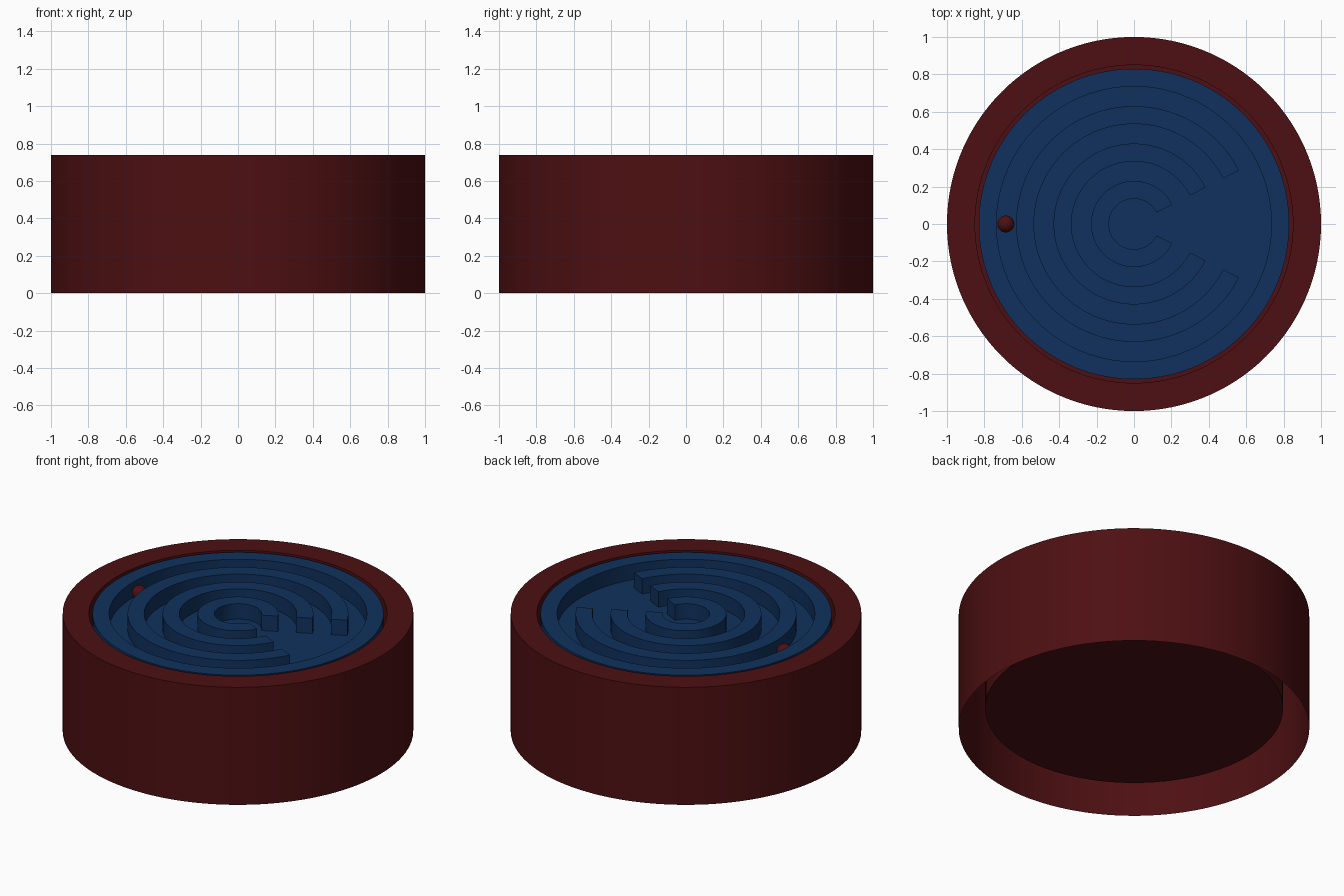
import bpy, bmesh, math

cube = bpy.data.objects.get("Cube")
if cube:
    bpy.data.objects.remove(cube, do_unlink=True)

SEG = 120
TOP, FLOOR = 0.74, 0.64


def material(name, rgb):
    m = bpy.data.materials.new(name)
    m.use_nodes = True
    m.diffuse_color = (*rgb, 1)
    m.node_tree.nodes["Principled BSDF"].inputs["Base Color"].default_value = (*rgb, 1)
    return m


red = material("dark red", (0.075, 0.005, 0.006))
blue = material("navy blue", (0.005, 0.031, 0.11))


def finish(name, bm, mat):
    bmesh.ops.remove_doubles(bm, verts=bm.verts, dist=1e-5)
    mesh = bpy.data.meshes.new(name)
    bm.to_mesh(mesh)
    bm.free()
    mesh.materials.append(mat)
    ob = bpy.data.objects.new(name, mesh)
    bpy.context.collection.objects.link(ob)
    bpy.ops.object.select_all(action="DESELECT")
    ob.select_set(True)
    bpy.context.view_layer.objects.active = ob
    bpy.ops.object.shade_smooth_by_angle(angle=math.radians(30))
    return ob


def sweep(name, profile, mat, start=0.0, end=2 * math.pi, closed=False):
    """Turn an (r, z) profile about the z axis; a closed partial sweep gets end caps."""
    bm = bmesh.new()
    full = end - start > 6.28
    steps = max(8, round(SEG * (end - start) / (2 * math.pi)))
    rings = []
    for i in range(steps + (not full)):
        a = start + (end - start) * i / steps
        rings.append([bm.verts.new((r * math.cos(a), r * math.sin(a), z)) for r, z in profile])
    n = len(profile)
    for i in range(steps):
        p, q = rings[i], rings[(i + 1) % len(rings)]
        for j in range(n if closed else n - 1):
            k = (j + 1) % n
            quad = [p[j], q[j], q[k], p[k]]
            # drop the repeated corner where the profile touches the axis
            if profile[j][0] == 0:
                quad.remove(q[j])
            if profile[k][0] == 0:
                quad.remove(q[k])
            bm.faces.new(quad)
    if closed and not full:
        bm.faces.new(rings[0])
        bm.faces.new(rings[-1][::-1])
    return finish(name, bm, mat)


# Case: thin outer skirt, flat rim and a recessed cup, open underneath
sweep("case", [(1, 0), (1, TOP), (0.85, TOP), (0.85, 0.13), (0, 0.13)], red)

# Maze body: outer border with a sunken floor
sweep("maze_base", [(0, 0.14), (0.83, 0.14), (0.83, TOP - 0.003), (0.735, TOP - 0.003),
                    (0.735, FLOOR), (0, FLOOR)], blue)

# Concentric maze walls, each open towards +x
gap = math.radians(27)
for label, inner, outer in (("outer", 0.535, 0.63), ("middle", 0.335, 0.43), ("inner", 0.135, 0.23)):
    sweep(label + "_maze_wall",
          [(inner, FLOOR), (outer, FLOOR), (outer, TOP - 0.003), (inner, TOP - 0.003)],
          blue, gap, 2 * math.pi - gap, closed=True)

# Ball resting in the outermost channel
bm = bmesh.new()
bmesh.ops.create_uvsphere(bm, u_segments=32, v_segments=16, radius=0.045)
ball = finish("ball", bm, red)
ball.location = (-0.685, 0, FLOOR + 0.045)
